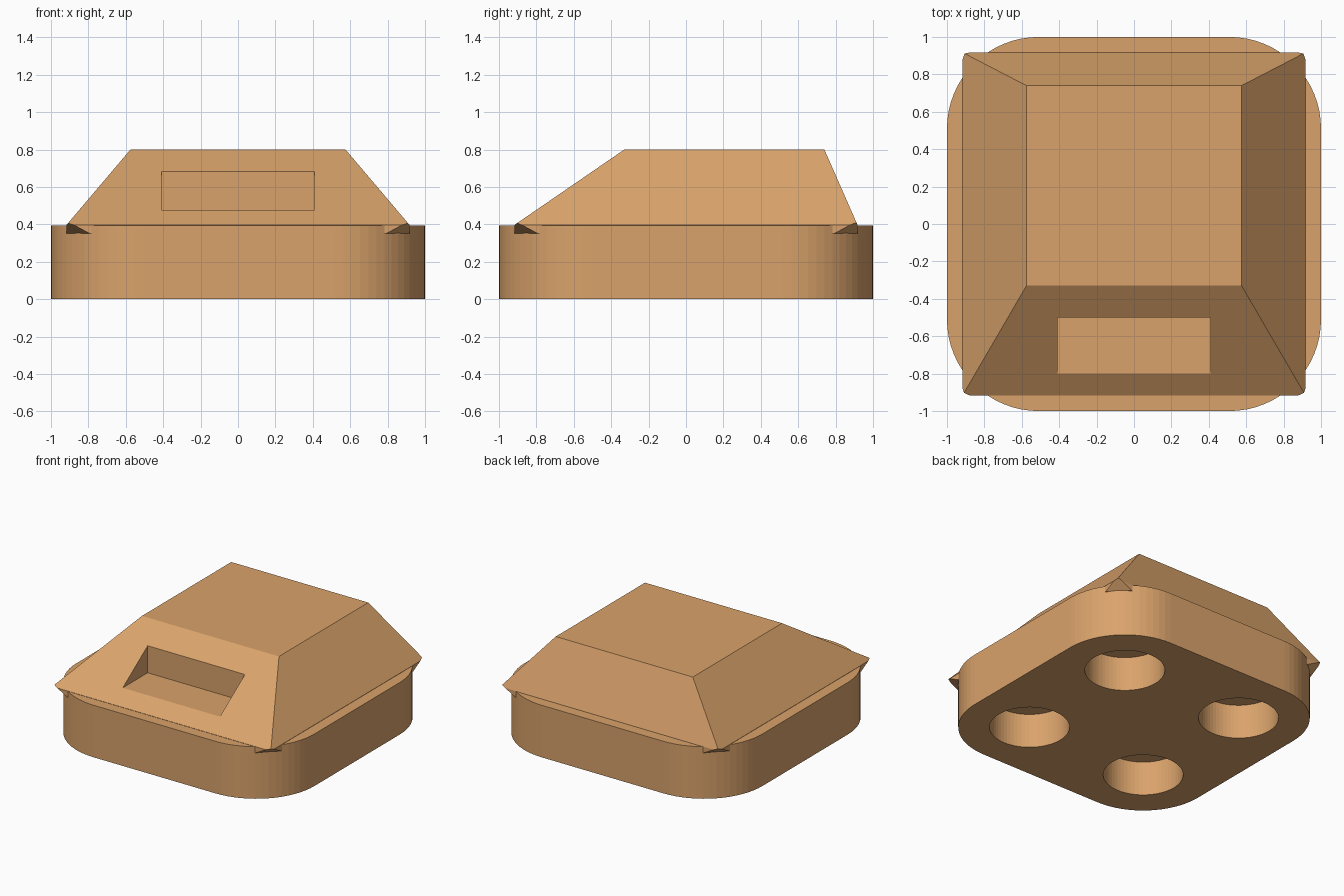
import bpy, bmesh, math
from mathutils import Matrix, Vector

if "Cube" in bpy.data.objects:
    bpy.data.objects.remove(bpy.data.objects["Cube"])

tan = bpy.data.materials.new("tan")
tan.diffuse_color = (0.70, 0.365, 0.147, 1)
tan.use_nodes = True
tan.node_tree.nodes["Principled BSDF"].inputs["Base Color"].default_value = tan.diffuse_color


def make_object(name, bm):
    bmesh.ops.recalc_face_normals(bm, faces=bm.faces[:])
    mesh = bpy.data.meshes.new(name)
    bm.to_mesh(mesh)
    bm.free()
    mesh.materials.append(tan)
    ob = bpy.data.objects.new(name, mesh)
    bpy.context.collection.objects.link(ob)
    return ob


def cut(target, cutter):
    mod = target.modifiers.new("cut", 'BOOLEAN')
    mod.operation = 'DIFFERENCE'
    mod.solver = 'EXACT'
    mod.object = cutter
    cutter.hide_render = True
    cutter.hide_set(True)


# Base: rounded square slab
R, C, SEG = 0.49, 0.51, 16
bm = bmesh.new()
ring = []
for q, (sx, sy) in enumerate([(1, 1), (-1, 1), (-1, -1), (1, -1)]):
    for i in range(SEG + 1):
        a = math.pi / 2 * (q + i / SEG)
        ring.append(bm.verts.new((sx * C + R * math.cos(a), sy * C + R * math.sin(a), 0)))
face = bm.faces.new(ring)
ext = bmesh.ops.extrude_face_region(bm, geom=[face])
bmesh.ops.translate(bm, vec=(0, 0, 0.395),
                    verts=[g for g in ext["geom"] if isinstance(g, bmesh.types.BMVert)])
base = make_object("base", bm)

# Four blind holes in the underside
bm = bmesh.new()
for sx in (-1, 1):
    for sy in (-1, 1):
        bmesh.ops.create_cone(bm, cap_ends=True, segments=64, radius1=0.275, radius2=0.275,
                              depth=0.52, matrix=Matrix.Translation((sx * C, sy * C, 0)))
cut(base, make_object("hole_cutter", bm))

# Upper body: short vertical rim and lopsided tapered top
W, B, APEX = 0.917, 0.35, 0.397
bm = bmesh.new()
levels = [(B, W, -W, W), (APEX, W, -W, W), (0.8, 0.575, -0.33, 0.74)]
rows = [[bm.verts.new(p) for p in ((-x, y0, z), (x, y0, z), (x, y1, z), (-x, y1, z))]
        for z, x, y0, y1 in levels]
bm.faces.new(rows[0][::-1])
bm.faces.new(rows[-1])
for lo, hi in zip(rows, rows[1:]):
    for i in range(4):
        j = (i + 1) % 4
        bm.faces.new((lo[i], lo[j], hi[j], hi[i]))

# Undercut chamfer on each overhanging corner
for sx in (-1, 1):
    for sy in (-1, 1):
        res = bmesh.ops.bisect_plane(
            bm, geom=bm.verts[:] + bm.edges[:] + bm.faces[:],
            plane_co=(sx * W, sy * 0.79, B),
            plane_no=Vector((sx * 0.7071, sy * 0.7071, -1.31)).normalized(),
            clear_outer=True)
        bmesh.ops.holes_fill(bm, edges=[e for e in bm.edges if e.is_boundary], sides=0)
body = make_object("upper_body", bm)

# Stepped recess in the sloping front
bm = bmesh.new()
bmesh.ops.create_cube(bm, size=1, matrix=Matrix.Translation((0, -0.8, 0.778))
                      @ Matrix.Diagonal((0.816, 0.6, 0.6, 1)))
cut(body, make_object("recess_cutter", bm))
